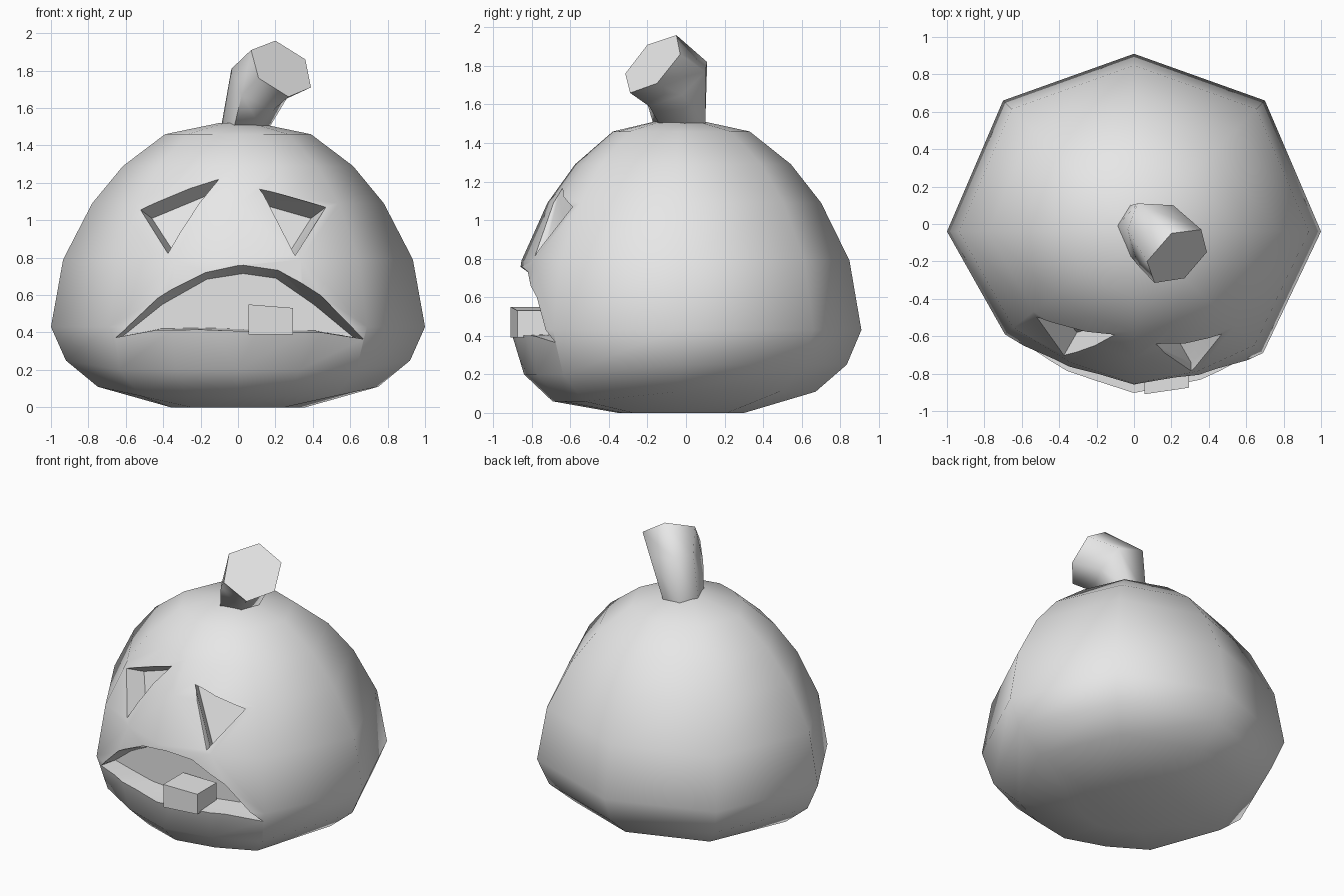
import bpy, bmesh, math

if "Cube" in bpy.data.objects:
    bpy.data.objects.remove(bpy.data.objects["Cube"], do_unlink=True)

grey = bpy.data.materials.new("pale_grey")
grey.use_nodes = True
grey.diffuse_color = (0.8, 0.8, 0.8, 1)
grey.node_tree.nodes["Principled BSDF"].inputs["Base Color"].default_value = (0.8, 0.8, 0.8, 1)


def loft(name, rings):
    """Closed solid through a list of rings with equal point counts."""
    bm = bmesh.new()
    loops = [[bm.verts.new(p) for p in ring] for ring in rings]
    n = len(loops[0])
    for a, b in zip(loops, loops[1:]):
        for i in range(n):
            j = (i + 1) % n
            bm.faces.new((a[i], a[j], b[j], b[i]))
    bm.faces.new(loops[0])
    bm.faces.new(loops[-1])
    bmesh.ops.recalc_face_normals(bm, faces=bm.faces)
    mesh = bpy.data.meshes.new(name)
    bm.to_mesh(mesh)
    bm.free()
    mesh.materials.append(grey)
    obj = bpy.data.objects.new(name, mesh)
    bpy.context.collection.objects.link(obj)
    return obj


def activate(obj):
    bpy.ops.object.select_all(action='DESELECT')
    obj.select_set(True)
    bpy.context.view_layer.objects.active = obj


def smooth(obj, degrees):
    activate(obj)
    bpy.ops.object.shade_smooth_by_angle(angle=math.radians(degrees))


def carve(obj, cutter):
    cutter.hide_render = True
    activate(obj)
    mod = obj.modifiers.new("carve", 'BOOLEAN')
    mod.operation = 'DIFFERENCE'
    mod.solver = 'EXACT'
    mod.object = cutter
    bpy.ops.object.modifier_apply(modifier=mod.name)
    bpy.data.objects.remove(cutter, do_unlink=True)


# Body: faceted outline, fuller at the front, scaled up a squat profile
outline = [(0, .95), (-.7, .7), (-1, 0), (-.69, -.55), (-.36, -.75), (0, -.87),
           (.36, -.8), (.69, -.65), (1, 0), (.7, .7)]
profile = [(.36, 0), (.75, .11), (.92, .25), (1, .43), (.935, .79),
           (.78, 1.09), (.615, 1.29), (.39, 1.46), (.1, 1.52)]


def body_ring(r, z):
    sag = .05 if .05 < z < .3 else 0
    return [(x * r, y * r - .04, z - (sag if y < -.5 else 0)) for x, y in outline]


body = loft("pumpkin_body", [body_ring(r, z) for r, z in profile])

# Eyes: slanted triangles sunk inward
eyes = [
    ([(-.54, -.53, 1.07), (-.13, -.64, 1.24), (-.385, -.72, .83)], .08),
    ([(.12, -.65, 1.17), (.47, -.59, 1.07), (.305, -.74, .81)], -.08),
]
for points, shift in eyes:
    outer = [(x, -1.3, z) for x, y, z in points]
    inner = [(x + shift, y + .14, z - .06) for x, y, z in points]
    carve(body, loft("eye_cutter", [outer, points, inner]))

# Mouth: downturned arch with a flat floor
upper = [(-.67, .37), (-.44, .6), (-.18, .735), (.03, .765), (.22, .74), (.44, .6), (.67, .365)]
lower = [(.45, .4), (.1, .405), (-.2, .415), (-.45, .41)]


def lip_y(x):
    return -.87 + .5 * x * x


lips = upper + lower
outer = [(x, -1.3, z) for x, z in lips]
rim = [(x, lip_y(x), z) for x, z in lips]
inner = [(x * .92, lip_y(x) + .16, z - .05 if z > .5 else z + .01) for x, z in lips]
carve(body, loft("mouth_cutter", [outer, rim, inner]))
smooth(body, 52)

# Single tooth standing on the lower lip
front = [(.055, -.91), (.295, -.875), (.295, -.66), (.055, -.69)]
tooth = loft("tooth", [[(x, y, .39) for x, y in front],
                       [(x, y, .55 - (x - .055) * .08) for x, y in front]])
smooth(tooth, 30)

# Stem: six-sided, bending forward and to the left
base = [(-.09, -.01, 1.5), (-.02, .1, 1.5), (.11, .1, 1.5),
        (.17, -.01, 1.5), (.12, -.14, 1.5), (-.02, -.17, 1.5)]
bend = [(-.035, -.03, 1.81), (.02, .11, 1.82), (.21, .1, 1.77),
        (.26, -.02, 1.65), (.19, -.19, 1.59), (.02, -.22, 1.67)]
tip = [(.07, -.2, 1.91), (.2, -.05, 1.96), (.36, -.03, 1.86),
       (.39, -.15, 1.71), (.27, -.29, 1.66), (.11, -.315, 1.76)]
stem = loft("stem", [base, bend, tip])
smooth(stem, 68)
